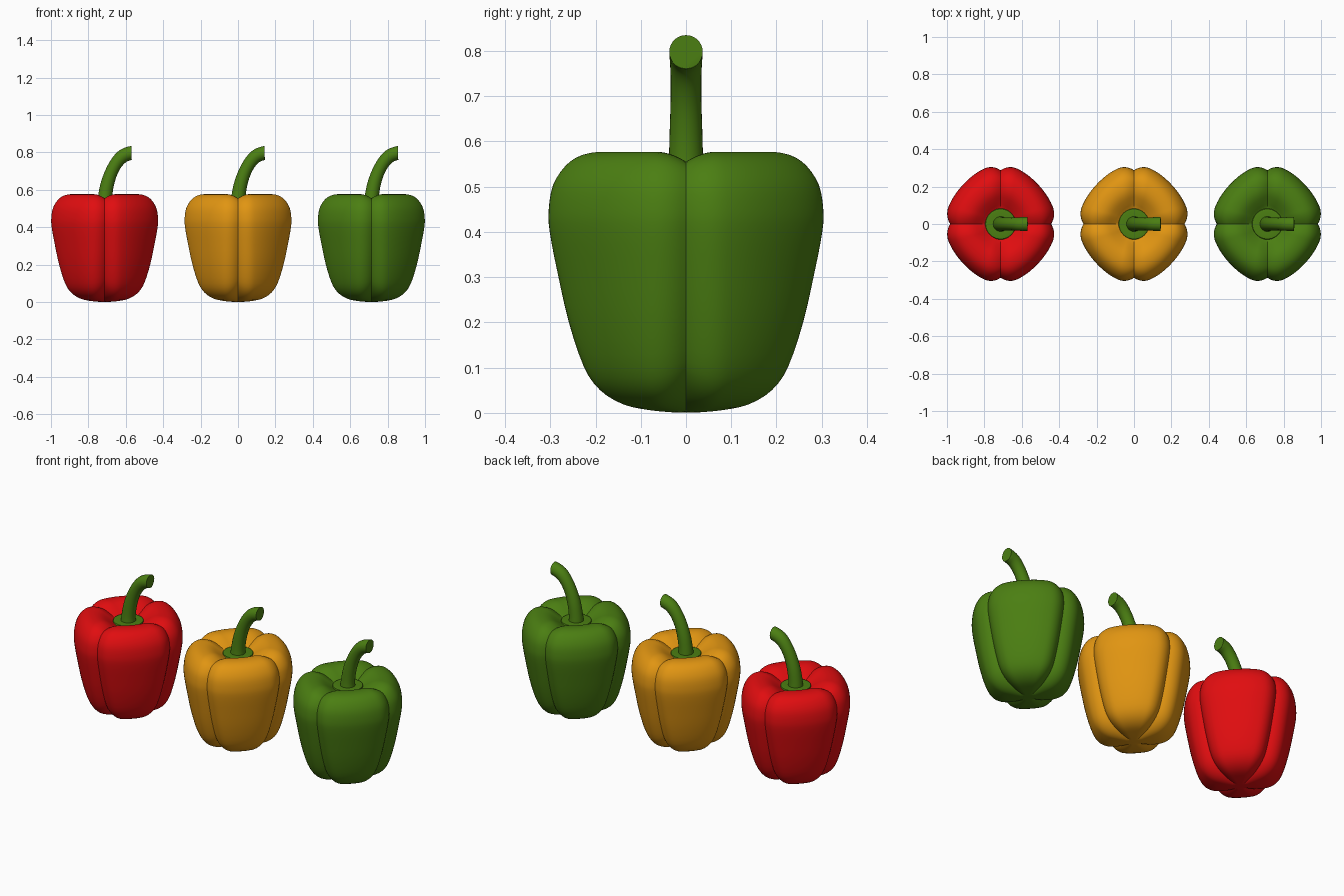
import bpy, math
from mathutils import Vector

if "Cube" in bpy.data.objects:
    bpy.data.objects.remove(bpy.data.objects["Cube"])


def material(name, rgb):
    m = bpy.data.materials.new(name)
    m.diffuse_color = (*rgb, 1)
    m.use_nodes = True
    m.node_tree.nodes["Principled BSDF"].inputs["Base Color"].default_value = m.diffuse_color
    return m


RED = material("red skin", (0.75, 0.004, 0.005))
ORANGE = material("orange skin", (0.75, 0.30, 0.006))
GREEN = material("green skin and stem", (0.07, 0.21, 0.006))

# Body profile from bottom to stem hollow: radius, height, groove depth, groove half-width (degrees)
PROFILE = [
    (0.03, 0.001, 0.003, 28), (0.09, 0.006, 0.014, 28), (0.15, 0.018, 0.030, 27),
    (0.20, 0.048, 0.038, 25), (0.235, 0.10, 0.038, 23), (0.266, 0.20, 0.035, 20),
    (0.289, 0.31, 0.031, 18), (0.305, 0.40, 0.029, 17), (0.307, 0.45, 0.028, 17),
    (0.297, 0.505, 0.027, 17), (0.27, 0.548, 0.025, 18), (0.235, 0.571, 0.023, 19),
    (0.19, 0.577, 0.022, 20), (0.15, 0.568, 0.018, 22), (0.11, 0.545, 0.012, 24),
    (0.08, 0.525, 0.005, 25), (0.04, 0.515, 0.0, 25)]
# Stem path in the xz plane: x, z, radius
STEM = [(0, 0.515, 0.042), (0.002, 0.56, 0.038), (0.013, 0.625, 0.036), (0.034, 0.69, 0.034),
        (0.064, 0.745, 0.034), (0.10, 0.782, 0.036), (0.143, 0.798, 0.037)]
CALYX = [(0.03, 0.515), (0.078, 0.515), (0.083, 0.524), (0.080, 0.533), (0.065, 0.535), (0.035, 0.533)]


def smooth_path(points, steps):
    """Catmull-Rom resampling of a list of tuples."""
    out, last = [], len(points) - 1
    for i in range(last):
        p = [Vector(points[max(0, min(last, i + k))]) for k in (-1, 0, 1, 2)]
        for s in range(steps):
            t = s / steps
            out.append(0.5 * (2 * p[1] + (p[2] - p[0]) * t
                              + (2 * p[0] - 5 * p[1] + 4 * p[2] - p[3]) * t ** 2
                              + (3 * p[1] - p[0] - 3 * p[2] + p[3]) * t ** 3))
    return out + [Vector(points[-1])]


def loft(name, rings, mat, x, angle=35):
    """Skin closed rings of points and cap both ends."""
    n = len(rings[0])
    verts = [v for ring in rings for v in ring]
    faces = [(i * n + j, i * n + (j + 1) % n, (i + 1) * n + (j + 1) % n, (i + 1) * n + j)
             for i in range(len(rings) - 1) for j in range(n)]
    faces.append(tuple(range(n))[::-1])
    faces.append(tuple((len(rings) - 1) * n + j for j in range(n)))
    mesh = bpy.data.meshes.new(name)
    mesh.from_pydata(verts, [], faces)
    mesh.materials.append(mat)
    ob = bpy.data.objects.new(name, mesh)
    bpy.context.collection.objects.link(ob)
    ob.location.x = x
    bpy.ops.object.select_all(action='DESELECT')
    bpy.context.view_layer.objects.active = ob
    ob.select_set(True)
    bpy.ops.object.shade_smooth_by_angle(angle=math.radians(angle))
    return ob


def body_rings(segments=144):
    pts = [Vector(p) for p in smooth_path(
        [(r, z, d, w / 100) for r, z, d, w in PROFILE], 3)]
    rings = []
    for i, p in enumerate(pts):
        a, b = pts[max(0, i - 1)], pts[min(len(pts) - 1, i + 1)]
        tangent = Vector((b[0] - a[0], b[1] - a[1])).normalized()
        nr, nz = tangent.y, -tangent.x          # outward normal of the profile
        ring = []
        for j in range(segments):
            t = 2 * math.pi * j / segments
            off = math.degrees(t) % 90
            off = min(off, 90 - off)            # degrees from the nearest groove
            g = p[2] * max(0, 1 - off / (p[3] * 100)) ** 2
            r = p[0] * (1 + 0.025 * math.cos(4 * t)) - g * nr
            ring.append((0.94 * r * math.cos(t), r * math.sin(t), max(0, p[1] - g * nz)))
        rings.append(ring)
    return rings


def stem_rings(segments=28):
    pts = smooth_path(STEM, 4)
    rings = []
    for i, p in enumerate(pts):
        a, b = pts[max(0, i - 1)], pts[min(len(pts) - 1, i + 1)]
        tx, tz = Vector((b[0] - a[0], b[1] - a[1])).normalized()
        if i == len(pts) - 1:
            tx, tz = 1, 0                       # upright cut end
        rings.append([(p[0] + tz * p[2] * math.cos(t), p[2] * math.sin(t),
                       p[1] - tx * p[2] * math.cos(t))
                      for t in (2 * math.pi * j / segments for j in range(segments))])
    return rings


def calyx_rings(segments=48):
    return [[(r * math.cos(2 * math.pi * j / segments), r * math.sin(2 * math.pi * j / segments), z)
             for j in range(segments)] for r, z in CALYX]


# Three peppers in a row
for label, skin, x in (("red", RED, -0.713), ("orange", ORANGE, 0), ("green", GREEN, 0.713)):
    loft(label + "_pepper_body", body_rings(), skin, x)
    loft(label + "_pepper_calyx", calyx_rings(), GREEN, x)
    loft(label + "_pepper_stem", stem_rings(), GREEN, x, 50)
